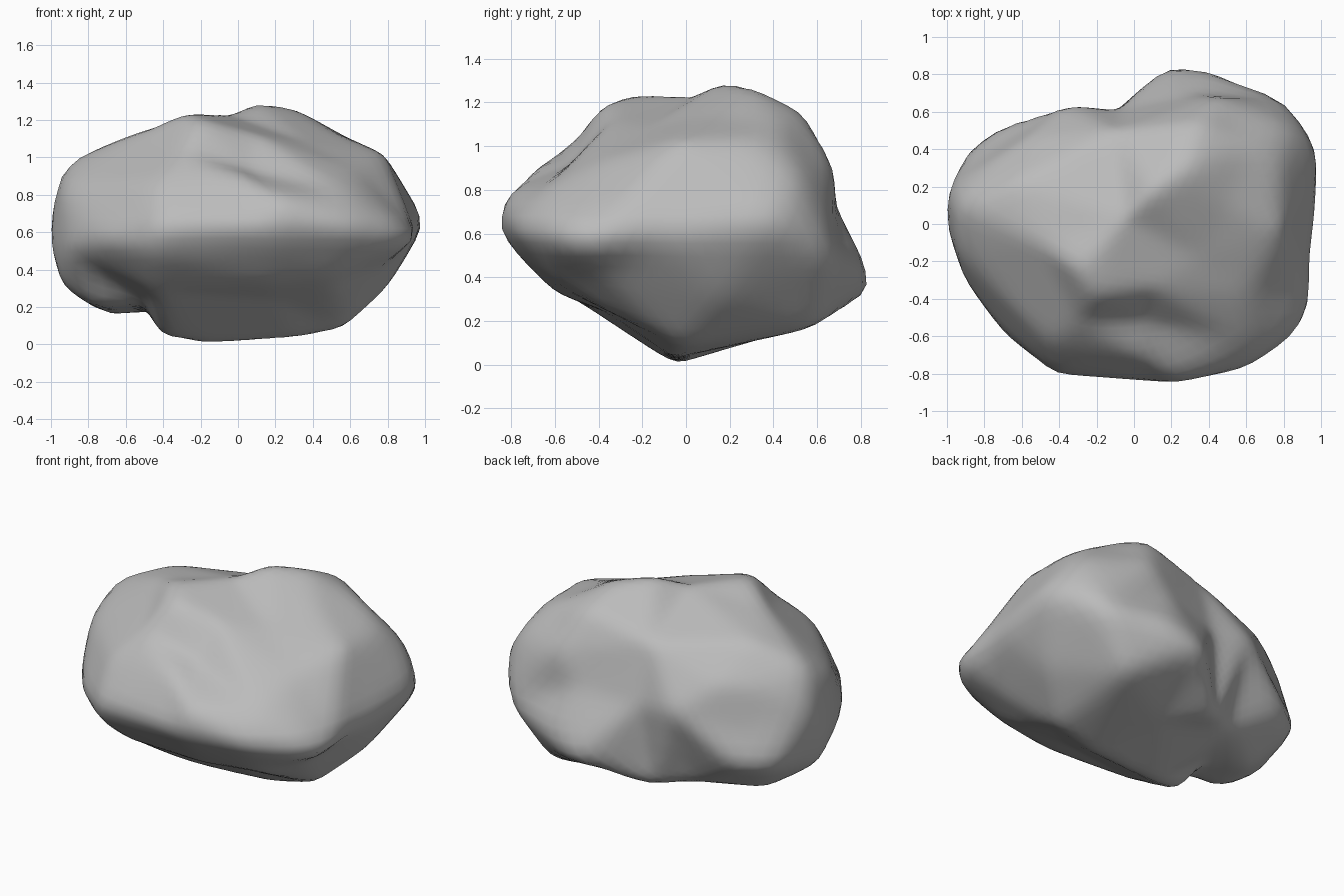
import bpy
import bmesh
from mathutils import Vector
from mathutils.bvhtree import BVHTree

old_cube = bpy.data.objects.get("Cube")
if old_cube:
    bpy.data.objects.remove(old_cube, do_unlink=True)

CENTRE = Vector((0, 0, .62))

# Outward corners of the boulder
corners = [
    # widest outline
    (1.01, .39, .65), (.97, -.1, .6), (.98, -.47, .55), (.93, -.6, .58),
    (.62, -.79, .62), (.18, -.87, .63), (-.42, -.82, .62), (-.71, -.6, .55),
    (-.9, -.33, .5), (-1.01, 0, .53), (-.9, .41, .4), (-.74, .53, .42),
    (-.35, .64, .72), (.2, .87, .34), (.43, .83, .45), (.82, .67, .5),
    # upper sides and front shelf
    (-1, .2, .74), (-.94, .1, .97), (-.94, -.15, .85), (-.55, .47, .88),
    (-.45, -.65, .86), (.05, -.7, .9), (.2, -.83, .79), (.6, -.64, .8),
    (.62, -.38, .93), (.85, .52, .86), (.45, .68, .92),
    # crown
    (-.63, .22, 1.09), (-.5, -.1, 1.15), (-.29, -.25, 1.24), (-.2, -.38, 1.2),
    (.1, .18, 1.3), (.28, .3, 1.28), (.34, .54, 1.16), (.6, .42, 1.1),
    (.1, -.34, 1.12), (.5, .1, 1.14), (.78, -.05, 1.02), (.78, .32, 1.02),
    # underside
    (-.68, .2, .14), (-.95, 0, .31), (-.76, -.15, .2), (-.4, -.07, .02),
    (-.2, -.05, 0), (.3, -.05, .03), (.56, -.03, .08), (.8, .15, .3),
    (.55, .6, .17), (-.15, .56, .16),
]

# Hollows, notches and softer breaks between them
hollows = [
    (-.05, .03, 1.23), (.05, -.52, .93), (.92, -.36, .66), (-.76, .33, .88),
    (-.1, .5, 1.05), (-.08, .61, .68), (.3, .69, .73), (-.65, .48, .6),
    (-.35, .44, .19), (-.49, .1, .19), (.75, -.4, .42), (.2, -.36, .24),
    (.36, -.18, 1.08), (-.3, -.52, 1.02), (-.5, -.17, .22), (.1, .36, .12),
    (.15, -.6, .33), (.5, -.58, .36), (-.45, -.5, .29), (.2, -.78, .51),
    (-.45, -.74, .48),
]


def rough_shape(points):
    """Join the points into a closed shell, ordered as seen from the centre."""
    shell = bmesh.new()
    target = {}
    for point in points:
        offset = Vector(point) - CENTRE
        target[shell.verts.new(offset.normalized())] = offset
    bmesh.ops.convex_hull(shell, input=shell.verts[:])
    for vert, offset in target.items():
        vert.co = offset
    tree = BVHTree.FromBMesh(shell)
    shell.free()
    return tree


def project(body, tree):
    """Push every vertex along its own direction onto the shell."""
    for vert in body.verts:
        hit = tree.ray_cast(Vector(), vert.co.normalized())[0]
        if hit:
            vert.co = hit


# Boulder body, with its edges worn a little
rock = bmesh.new()
bmesh.ops.create_icosphere(rock, subdivisions=5, radius=1)
project(rock, rough_shape(corners + hollows))
for step in range(2):
    bmesh.ops.smooth_vert(rock, verts=rock.verts[:], factor=.5,
                          use_axis_x=True, use_axis_y=True, use_axis_z=True)
bmesh.ops.translate(rock, verts=rock.verts[:], vec=CENTRE)

mesh = bpy.data.meshes.new("boulder")
rock.to_mesh(mesh)
rock.free()
boulder = bpy.data.objects.new("boulder", mesh)
bpy.context.collection.objects.link(boulder)

# Stone colour
stone = bpy.data.materials.new("grey_stone")
stone.use_nodes = True
colour = (.5, .5, .5, 1)
stone.diffuse_color = colour
stone.node_tree.nodes["Principled BSDF"].inputs["Base Color"].default_value = colour
mesh.materials.append(stone)

# Smooth shading
for face in mesh.polygons:
    face.use_smooth = True
